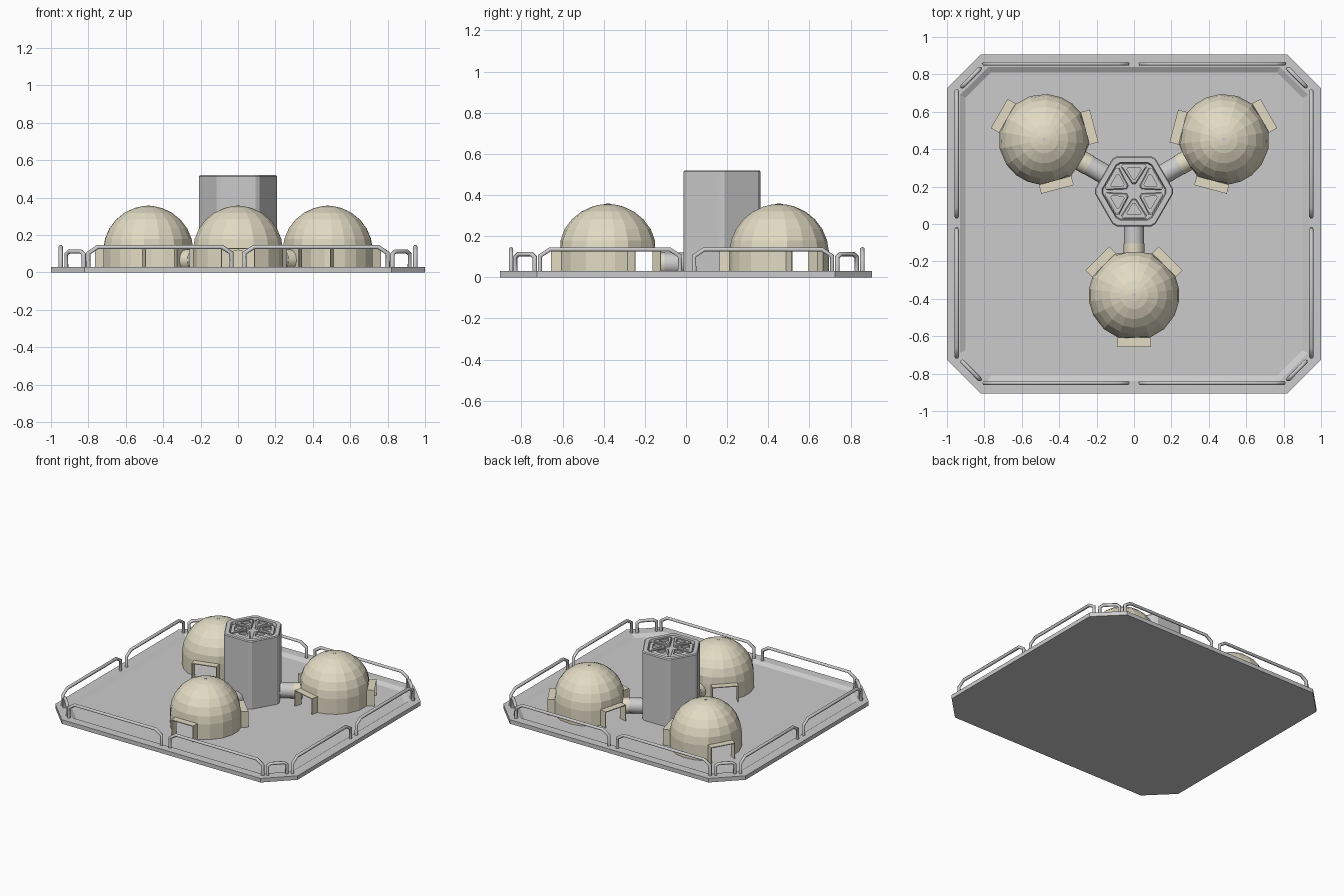
import bpy
from math import sin, cos, radians, pi
from mathutils import Matrix, Vector

if "Cube" in bpy.data.objects:
    bpy.data.objects.remove(bpy.data.objects["Cube"])

beige = bpy.data.materials.new("beige")
beige.diffuse_color = (0.76, 0.71, 0.55, 1)
beige.use_nodes = True
beige.node_tree.nodes["Principled BSDF"].inputs["Base Color"].default_value = beige.diffuse_color
TOWER = Vector((0, 0.175, 0))
FLOOR = 0.012


def make(name, verts, faces, mat=None, mx=None):
    me = bpy.data.meshes.new(name)
    me.from_pydata([tuple(v) for v in verts], [], faces)
    if mx:
        me.transform(mx)
    if mat:
        me.materials.append(mat)
    ob = bpy.data.objects.new(name, me)
    bpy.context.collection.objects.link(ob)
    return ob


def loft(name, rings, mat=None, mx=None, caps=(True, True), skip=lambda r, i: False):
    n = len(rings[0])
    verts = [p for ring in rings for p in ring]
    faces = [(r * n + i, r * n + (i + 1) % n, (r + 1) * n + (i + 1) % n, (r + 1) * n + i)
             for r in range(len(rings) - 1) for i in range(n) if not skip(r, i)]
    if caps[0]:
        faces.append(tuple(reversed(range(n))))
    if caps[1]:
        faces.append(tuple(range(len(verts) - n, len(verts))))
    return make(name, verts, faces, mat, mx)


def chamfer(pts, d):
    out = []
    for i, p in enumerate(pts):
        p = Vector(p)
        for q in (pts[i - 1], pts[(i + 1) % len(pts)]):
            out.append(p + (Vector(q) - p).normalized() * d)
    return out


def at(pts, z):
    return [(p[0], p[1], z) for p in pts]


def ngon(n, r, start=0):
    return [(r * cos(start + 2 * pi * i / n), r * sin(start + 2 * pi * i / n)) for i in range(n)]


def octagon(x, y, c, z):
    return at(chamfer([(x, -y), (x, y), (-x, y), (-x, -y)], c), z)


def box(name, lo, hi, mat, mx):
    (x0, y0, z0), (x1, y1, z1) = lo, hi
    sq = [(x0, y0), (x1, y0), (x1, y1), (x0, y1)]
    return loft(name, [at(sq, z0), at(sq, z1)], mat, mx)


# base plate with a sloped, sunken floor
loft("base_plate", [octagon(1, .905, .18, 0), octagon(1, .905, .18, .03),
                    octagon(.93, .84, .15, .03), octagon(.90, .81, .135, FLOOR)])


# guard rails: bent tubes standing on the rim
def rail(name, a, b, top, bend):
    a, b = Vector(a), Vector(b)
    d = (b - a).normalized() * bend
    path = [(a, .02), (a, top - bend * .65), (a + d, top),
            (b - d, top), (b, top - bend * .65), (b, .02)]
    cu = bpy.data.curves.new(name, 'CURVE')
    cu.dimensions = '3D'
    cu.bevel_depth = .012
    cu.bevel_resolution = 1
    cu.use_fill_caps = True
    sp = cu.splines.new('POLY')
    sp.points.add(len(path) - 1)
    for pt, (p, z) in zip(sp.points, path):
        pt.co = (p.x, p.y, z, 1)
    bpy.context.collection.objects.link(bpy.data.objects.new(name, cu))


for sx in (-1, 1):
    for sy in (-1, 1):
        y = .857 if sy > 0 else -.85
        rail("long_rail", (sx * .035, y), (sx * .80, y), .136, .05)
        rail("side_rail", (sx * .948, .04 if sy > 0 else -.03),
             (sx * .948, sy * .71), .136, .05)
        rail("corner_rail", (sx * .825, sy * .83), (sx * .918, sy * .735), .112, .022)

# hexagonal tower with a recessed top
mt = Matrix.Translation(TOWER)


def hexa(r, z):
    return at(chamfer(ngon(6, r), .015), z)


loft("tower", [hexa(.216, FLOOR), hexa(.216, .513), hexa(.210, .52), hexa(.178, .52),
               hexa(.172, .495)], None, mt)


# six triangular vent cells in the tower top
def cell(apex, outer, half, z, c):
    return at(chamfer([(apex, 0), (outer, -half), (outer, half)], c), z)


for i in range(6):
    loft("vent_cell", [cell(.025, .146, .078, .494, .018), cell(.025, .146, .078, .512, .018),
                       cell(.033, .138, .066, .517, .016), cell(.056, .124, .043, .517, .010),
                       cell(.056, .124, .043, .498, .010)],
         None, mt @ Matrix.Rotation(radians(30 + 60 * i), 4, 'Z'))

# domes: local -y points away from the tower
R, FLAT, SPRING = .243, .229, .113
DOORS = (45, 135, 270)
HALF = 20.5
angles = []
for d in DOORS:
    angles += [d - HALF, d, d + HALF]
angles = sorted(angles + [82, 98, 172, 188, 206, 228, 312, 334, 352, 8])


def dome_ring(r, z):
    pts = []
    for a in angles:
        p = Vector((r * cos(radians(a)), r * sin(radians(a)), z))
        for d in DOORS + (90,):                  # flatten the wall at openings
            n = Vector((cos(radians(d)), sin(radians(d)), 0))
            p -= n * max(0, p.dot(n) - FLAT)
        pts.append(p)
    return pts


def is_door(r, i):
    mid = (angles[i] + angles[(i + 1) % len(angles)]) / 2
    return r == 0 and i < len(angles) - 1 and any(abs(mid - d) < HALF for d in DOORS)


for k in range(3):
    m = mt @ Matrix.Rotation(radians(120 * k), 4, 'Z')
    md = m @ Matrix.Translation((0, -.555, 0))
    rings = [dome_ring(R, FLOOR), dome_ring(R, .125)]
    for e in (16, 30, 44, 58, 72, 82, 87.5):
        t = radians(e)
        rings.append(dome_ring(R * cos(t), SPRING + R * sin(t)))
    loft("dome", rings, beige, md, (False, True), is_door)
    loft("dome_tip", [at(ngon(8, .010), .35), at(ngon(8, .010), .358)], None, md)

    # open door hoods: two cheeks and a lintel
    for d in DOORS:
        mh = md @ Matrix.Rotation(radians(d), 4, 'Z')
        for s in (-1, 1):
            y0, y1 = sorted((s * .085, s * .090))
            box("door_cheek", (.222, y0, FLOOR), (.277, y1, .125), beige, mh)
        box("door_lintel", (.215, -.09, .125), (.277, .09, .131), beige, mh)

    # corridor tube and collar linking tower and dome
    lay = m @ Matrix.Translation((0, 0, .066)) @ Matrix.Rotation(radians(90), 4, 'X')
    for name, r, z0, z1, mat in (("corridor", .054, .17, .285, None),
                                 ("corridor_collar", .056, .28, .335, beige)):
        tube = loft(name, [at(ngon(16, r), z0), at(ngon(16, r), z1)], mat, lay)
        bpy.context.view_layer.objects.active = tube
        bpy.ops.object.select_all(action='DESELECT')
        tube.select_set(True)
        bpy.ops.object.shade_smooth_by_angle()
